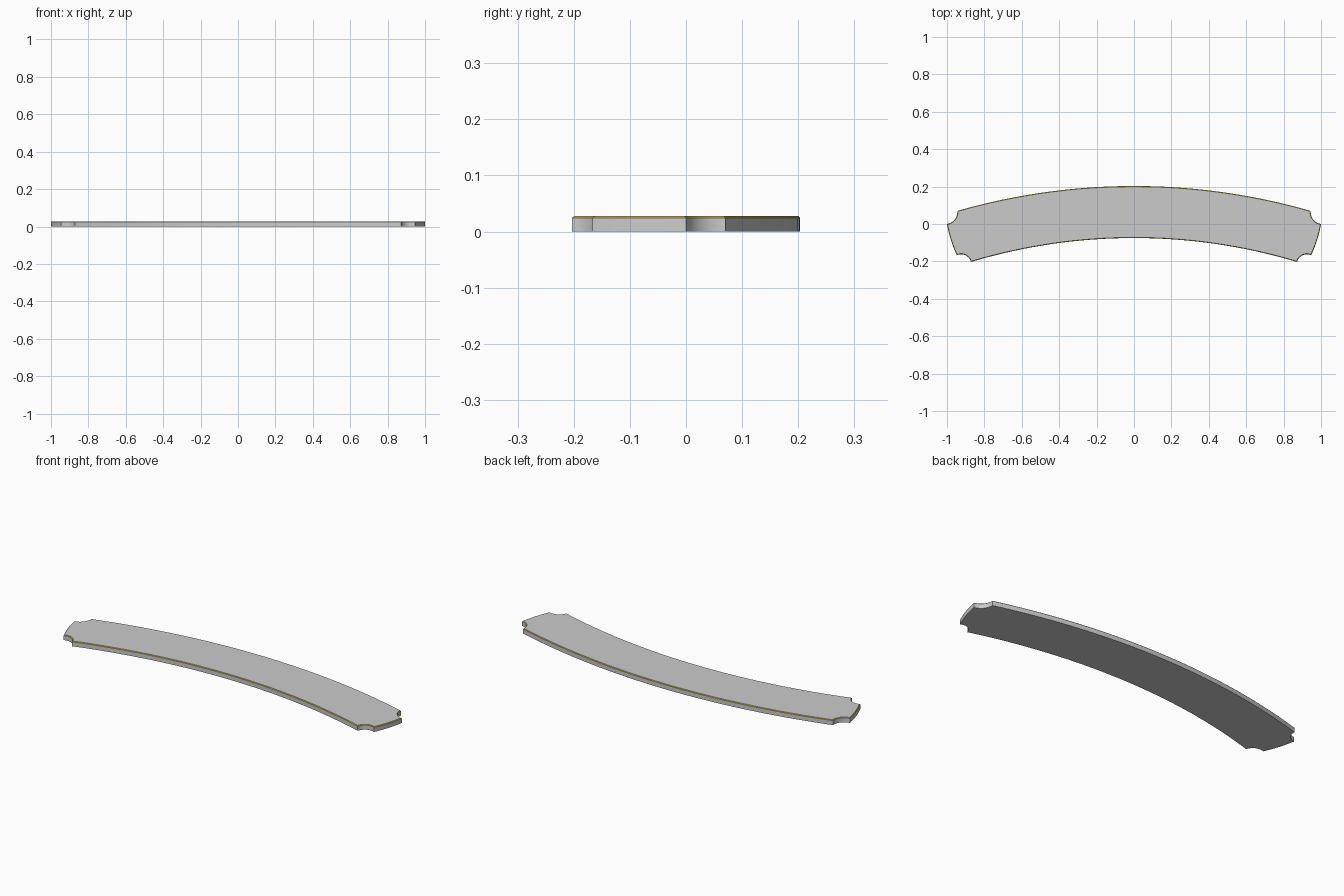
import bpy, bmesh, math
from mathutils import Vector

if "Cube" in bpy.data.objects:
    bpy.data.objects.remove(bpy.data.objects["Cube"])

HEIGHT = 0.028
TRIM = 0.0035


def arc(a, b, sag, n):
    """Points from a up to (not including) b; positive sag bulges left of a->b."""
    a, b = Vector(a), Vector(b)
    half = (b - a).length / 2
    d = (b - a).normalized()
    left = Vector((-d.y, d.x)) * (1 if sag > 0 else -1)
    s = abs(sag)
    r = (half * half + s * s) / (2 * s)
    centre = (a + b) / 2 + left * (s - r)
    sweep = math.asin(half / r)
    angles = [-sweep + 2 * sweep * i / n for i in range(n)]
    return [centre + d * r * math.sin(t) + left * r * math.cos(t) for t in angles]


def material(name, colour):
    m = bpy.data.materials.new(name)
    m.diffuse_color = colour
    m.use_nodes = True
    m.node_tree.nodes["Principled BSDF"].inputs["Base Color"].default_value = m.diffuse_color
    return m


# Outline corners of the right end, top to bottom
top, tip, low, inner = (0.945, 0.07), (1.0, 0.0), (0.947, -0.167), (0.872, -0.203)


def flip(p):
    return (-p[0], p[1])


outline = (
    arc(flip(top), top, 0.133, 48)            # long outer curve
    + arc(top, tip, -0.018, 10)               # right corner notches and end
    + arc(tip, low, 0.006, 8)
    + arc(low, inner, -0.02, 10)
    + arc(inner, flip(inner), -0.128, 48)     # long inner curve
    + arc(flip(inner), flip(low), -0.02, 10)  # left end
    + arc(flip(low), flip(tip), 0.006, 8)
    + arc(flip(tip), flip(top), -0.018, 10)
)

# Curved plate: extruded outline with a chamfered gold rim on the upper edge
bm = bmesh.new()
base = bm.faces.new([bm.verts.new((p.x, p.y, 0)) for p in outline])
ext = bmesh.ops.extrude_face_region(bm, geom=[base], use_keep_orig=True)
bmesh.ops.translate(bm, vec=(0, 0, HEIGHT),
                    verts=[v for v in ext["geom"] if isinstance(v, bmesh.types.BMVert)])
bmesh.ops.recalc_face_normals(bm, faces=bm.faces[:])
rim = [e for e in bm.edges if all(v.co.z > HEIGHT / 2 for v in e.verts)]
bmesh.ops.bevel(bm, geom=rim, offset=TRIM, offset_type='OFFSET', segments=1,
                profile=0.5, affect='EDGES', material=1)

mesh = bpy.data.meshes.new("curved_plate")
bm.to_mesh(mesh)
bm.free()
mesh.materials.append(material("plate_grey", (0.8, 0.8, 0.8, 1)))
mesh.materials.append(material("rim_gold", (0.6, 0.42, 0.05, 1)))
plate = bpy.data.objects.new("curved_plate", mesh)
bpy.context.collection.objects.link(plate)

# Smooth curves, sharp corners
bpy.context.view_layer.objects.active = plate
plate.select_set(True)
bpy.ops.object.shade_smooth_by_angle(angle=math.radians(30))
